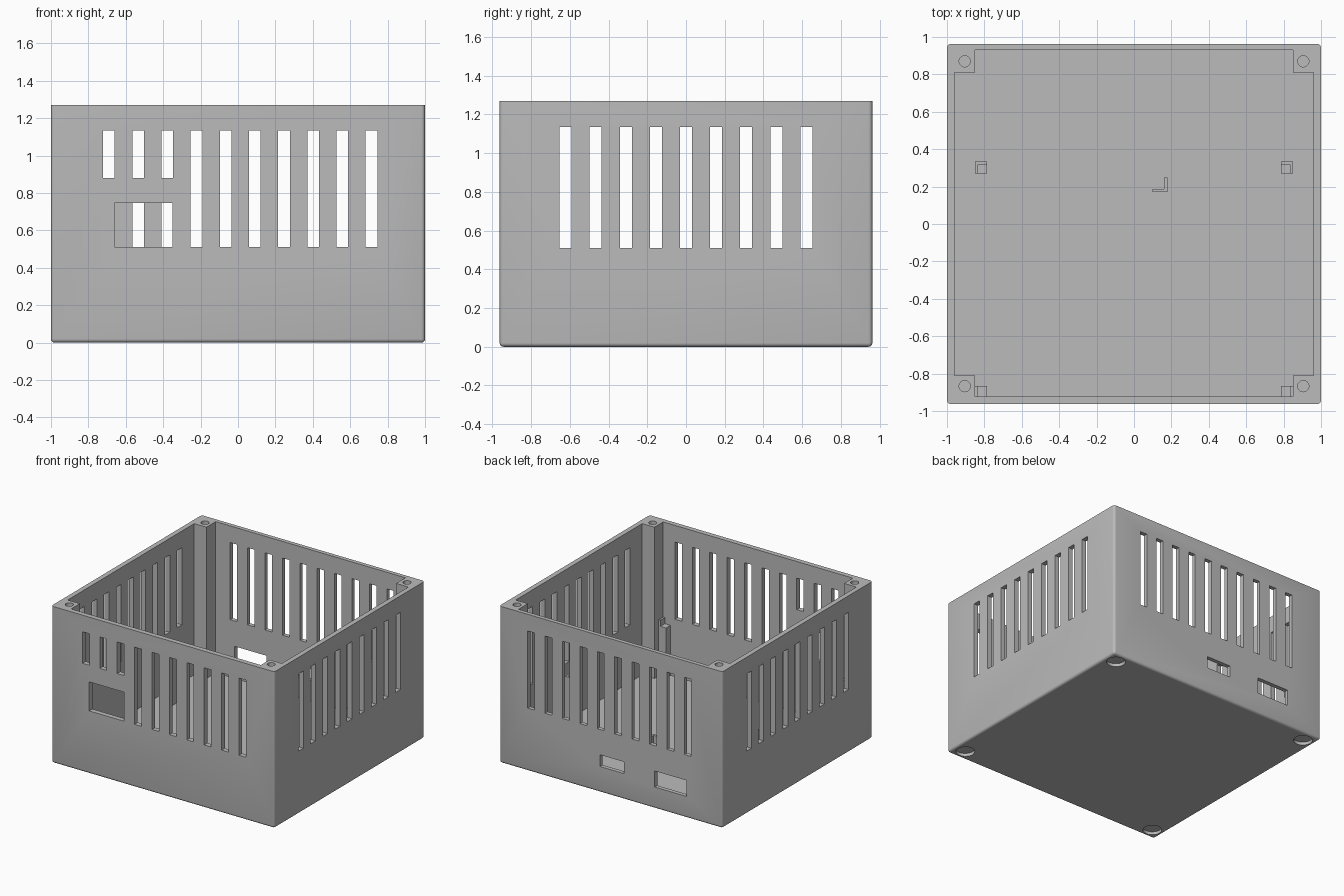
import bpy, bmesh
from mathutils import Matrix, Vector

cube = bpy.data.objects.get("Cube")
if cube:
    bpy.data.objects.remove(cube, do_unlink=True)

W, D, H = 1.0, 0.9625, 1.27          # half width, half depth, height
FLOOR = 0.045
SLOT, SLOT_LOW, SLOT_HIGH = 0.031, 0.51, 1.135

grey = bpy.data.materials.new("plain_grey")
grey.use_nodes = True
colour = (0.5, 0.5, 0.5, 1)
grey.diffuse_color = colour
grey.node_tree.nodes["Principled BSDF"].inputs["Base Color"].default_value = colour


def add_box(bm, x0, x1, y0, y1, z0, z1):
    centre = Vector((x0 + x1, y0 + y1, z0 + z1)) / 2
    size = Matrix.Diagonal((x1 - x0, y1 - y0, z1 - z0, 1))
    return bmesh.ops.create_cube(bm, size=1, matrix=Matrix.Translation(centre) @ size)


def add_cylinder(bm, x, y, z0, z1, radius):
    bmesh.ops.create_cone(bm, cap_ends=True, segments=32, radius1=radius, radius2=radius,
                          depth=z1 - z0, matrix=Matrix.Translation((x, y, (z0 + z1) / 2)))


def add_prism(bm, outline, z0, z1):
    face = bm.faces.new([bm.verts.new((x, y, z0)) for x, y in outline])
    result = bmesh.ops.extrude_face_region(bm, geom=[face])
    for item in result["geom"]:
        if isinstance(item, bmesh.types.BMVert):
            item.co.z = z1
    bmesh.ops.recalc_face_normals(bm, faces=bm.faces)


def make_object(name, bm):
    mesh = bpy.data.meshes.new(name)
    bm.to_mesh(mesh)
    bm.free()
    mesh.materials.append(grey)
    obj = bpy.data.objects.new(name, mesh)
    bpy.context.collection.objects.link(obj)
    return obj


def cut(target, bm):
    cutter = make_object("cutter", bm)
    cutter.hide_render = True
    mod = target.modifiers.new("cut", 'BOOLEAN')
    mod.operation, mod.solver, mod.object = 'DIFFERENCE', 'EXACT', cutter
    bpy.context.view_layer.objects.active = target
    bpy.ops.object.modifier_apply(modifier=mod.name)
    bpy.data.objects.remove(cutter, do_unlink=True)


# Outer case, rounded everywhere except the top rim
bm = bmesh.new()
add_box(bm, -W, W, -D, D, 0, H)
rounded = [e for e in bm.edges if min(v.co.z for v in e.verts) < 0.01]
bmesh.ops.bevel(bm, geom=rounded, offset=0.02, segments=4, profile=0.5, affect='EDGES')
case = make_object("case", bm)

# Cavity that leaves a square post in each corner
px, py, ix, front, back = 0.85, 0.81, 0.96, -0.922, 0.929
bm = bmesh.new()
add_prism(bm, [(-px, front), (px, front), (px, -py), (ix, -py), (ix, py), (px, py),
               (px, back), (-px, back), (-px, py), (-ix, py), (-ix, -py), (-px, -py)],
          FLOOR, H + 0.2)
cut(case, bm)

# Ventilation slots, front window and rear ports
bm = bmesh.new()
for i in range(10):
    x = -0.69 + i * 0.156
    low = 0.88 if i < 3 else SLOT_LOW
    add_box(bm, x - SLOT, x + SLOT, -1.1, -0.88, low, SLOT_HIGH)
    add_box(bm, x - SLOT, x + SLOT, 0.88, 1.1, SLOT_LOW, SLOT_HIGH)
for i in range(9):
    y = (i - 4) * 0.1555
    for x0, x1 in ((-1.1, -0.9), (0.9, 1.1)):
        add_box(bm, x0, x1, y - SLOT, y + SLOT, SLOT_LOW, SLOT_HIGH)
add_box(bm, -0.66, -0.35, -1.1, -0.88, SLOT_LOW, 0.745)
add_box(bm, -0.12, 0.098, 0.88, 1.1, 0.21, 0.305)
add_box(bm, -0.68, -0.393, 0.88, 1.1, 0.175, 0.305)
cut(case, bm)

# Screw holes in the posts and shallow round foot recesses underneath
bm = bmesh.new()
for x in (-0.905, 0.905):
    for y in (-0.867, 0.87):
        add_cylinder(bm, x, y, H - 0.35, H + 0.1, 0.03)
        add_cylinder(bm, x, y, -0.1, 0.025, 0.07)
cut(case, bm)

# Board supports: a square column with a raised lip on its outer sides
for side, sign in (("left", 1), ("right", -1)):
    for end, y0, y1 in (("front", -0.925, -0.865), ("back", 0.27, 0.333)):
        bm = bmesh.new()
        xs = [sign * v for v in (0.785, 0.835, 0.85)]
        add_box(bm, min(xs), max(xs), y0, y1, FLOOR - 0.01, 0.45)
        add_box(bm, min(xs[1:]), max(xs[1:]), y0, y1, 0.45, 0.5)
        if end == "back":
            add_box(bm, min(xs[:2]), max(xs[:2]), y1 - 0.015, y1, 0.45, 0.5)
        make_object(f"{end}_{side}_board_support", bm)

# Small angled clip on the floor
bm = bmesh.new()
add_prism(bm, [(0.1, 0.17), (0.178, 0.17), (0.178, 0.248), (0.16, 0.248),
               (0.16, 0.188), (0.1, 0.188)], FLOOR - 0.01, 0.15)
make_object("corner_clip", bm)

# Smooth the rounded edges and keep the cuts sharp
bpy.ops.object.select_all(action='DESELECT')
case.select_set(True)
bpy.context.view_layer.objects.active = case
bpy.ops.object.shade_smooth_by_angle(angle=0.52)
